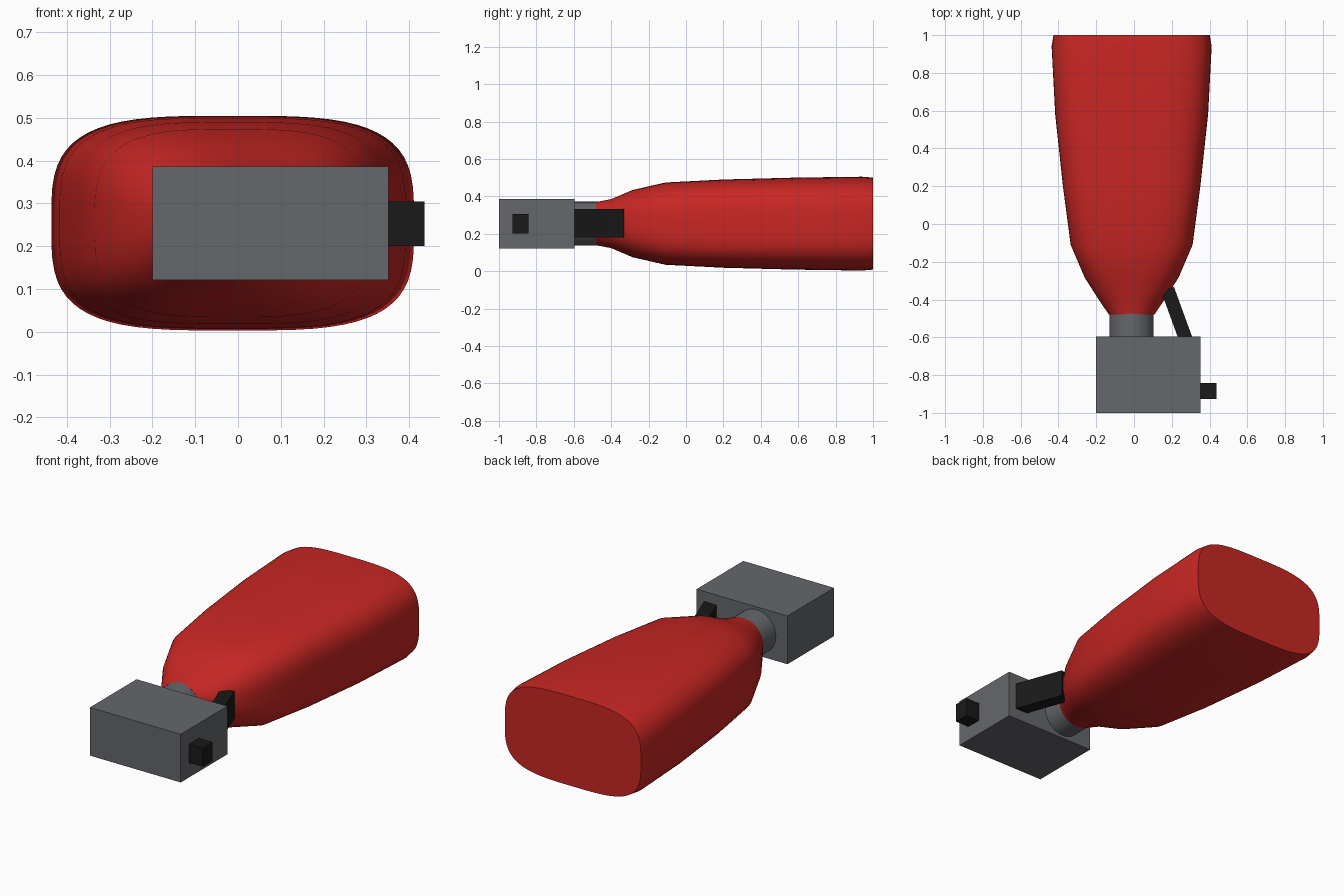
import bpy, bmesh
from math import sin, cos, pi, radians

if "Cube" in bpy.data.objects:
    bpy.data.objects.remove(bpy.data.objects["Cube"])


def material(name, rgb):
    m = bpy.data.materials.new(name)
    m.diffuse_color = (*rgb, 1)
    m.use_nodes = True
    m.node_tree.nodes["Principled BSDF"].inputs["Base Color"].default_value = m.diffuse_color
    return m


RED = material("red", (0.58, 0.02, 0.017))
GREY = material("grey", (0.13, 0.135, 0.145))
BLACK = material("black", (0.01, 0.01, 0.01))
CX, CZ = -0.0125, 0.254


def box(name, lo, hi, mat, angle=0):
    bpy.ops.mesh.primitive_cube_add(
        size=1, location=[(a + b) / 2 for a, b in zip(lo, hi)],
        rotation=(0, 0, angle))
    o = bpy.context.object
    o.name = name
    o.scale = [b - a for a, b in zip(lo, hi)]
    o.data.materials.append(mat)
    return o


def smooth(o):
    bpy.ops.object.select_all(action='DESELECT')
    o.select_set(True)
    bpy.context.view_layer.objects.active = o
    bpy.ops.object.shade_smooth_by_angle(angle=radians(35))


# Tank body: rounded cross-sections (y, half width, half height, squareness)
sections = [
    (-0.48, 0.120, 0.116, 2.0),
    (-0.40, 0.175, 0.131, 2.2),
    (-0.285, 0.248, 0.180, 2.7),
    (-0.11, 0.323, 0.220, 3.3),
    (0.20, 0.364, 0.236, 3.5),
    (0.58, 0.405, 0.246, 3.5),
    (0.94, 0.424, 0.251, 3.5),
    (1.00, 0.414, 0.246, 3.5),
]
N = 64


def spow(v, e):
    return (1 if v >= 0 else -1) * abs(v) ** e


bm = bmesh.new()
rings = []
for y, w, h, n in sections:
    ring = []
    for i in range(N):
        t = 2 * pi * (i + 0.5) / N
        ring.append(bm.verts.new((CX + w * spow(cos(t), 2 / n), y,
                                  CZ + h * spow(sin(t), 2 / n))))
    rings.append(ring)
for a, b in zip(rings, rings[1:]):
    for i in range(N):
        j = (i + 1) % N
        bm.faces.new((a[i], a[j], b[j], b[i]))
bm.faces.new(rings[0])
bm.faces.new(rings[-1])
bmesh.ops.recalc_face_normals(bm, faces=bm.faces)
mesh = bpy.data.meshes.new("tank_body")
bm.to_mesh(mesh)
bm.free()
mesh.materials.append(RED)
tank = bpy.data.objects.new("tank_body", mesh)
bpy.context.collection.objects.link(tank)
smooth(tank)

# Neck between tank and valve
bpy.ops.mesh.primitive_cylinder_add(vertices=48, radius=0.117, depth=0.18,
                                    location=(CX, -0.54, CZ),
                                    rotation=(pi / 2, 0, 0))
neck = bpy.context.object
neck.name = "neck"
neck.data.materials.append(GREY)
smooth(neck)

# Valve block with side knob
box("valve_block", (-0.20, -1.0, 0.121), (0.352, -0.595, 0.386), GREY)
box("side_knob", (0.34, -0.927, 0.201), (0.436, -0.842, 0.305), BLACK)

# Slanted lever
box("lever", (0.193, -0.636, 0.181), (0.265, -0.336, 0.331), BLACK, radians(20))
